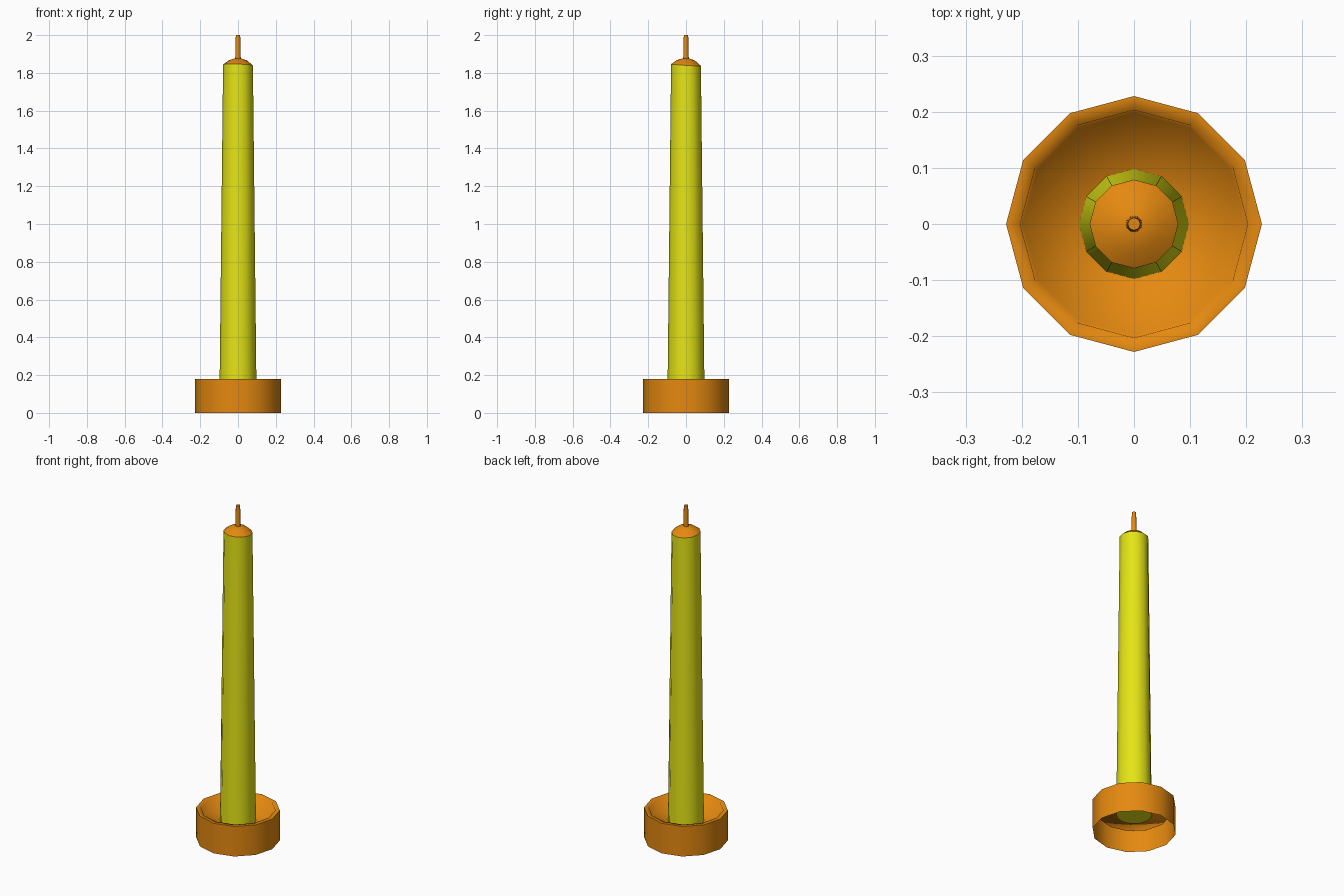
import bpy, bmesh
from math import sin, cos, pi, radians

cube = bpy.data.objects.get("Cube")
if cube:
    bpy.data.objects.remove(cube, do_unlink=True)


def material(name, rgb):
    mat = bpy.data.materials.new(name)
    mat.use_nodes = True
    mat.diffuse_color = (*rgb, 1)
    mat.node_tree.nodes["Principled BSDF"].inputs["Base Color"].default_value = (*rgb, 1)
    return mat


yellow = material("yellow_wax", (0.78, 0.78, 0.008))
orange = material("orange", (0.78, 0.25, 0.005))


def lathe(name, profile, mat, sides=12, tilt=(0, 0), angle=60):
    """Spin (radius, height, tilt weight) points round z; radius 0 closes an end."""
    bm = bmesh.new()
    rings = []
    for r, z, w in profile:
        if r == 0:
            rings.append([bm.verts.new((0, 0, z))] * sides)
            continue
        ring = []
        for i in range(sides):
            a = 2 * pi * i / sides
            x, y = r * cos(a), r * sin(a)
            ring.append(bm.verts.new((x, y, z + w * (tilt[0] * x + tilt[1] * y))))
        rings.append(ring)
    for low, high in zip(rings, rings[1:]):
        for i in range(sides):
            j = (i + 1) % sides
            corners = dict.fromkeys((low[i], low[j], high[j], high[i]))
            bm.faces.new(list(corners))
    mesh = bpy.data.meshes.new(name)
    bm.to_mesh(mesh)
    bm.free()
    mesh.materials.append(mat)
    obj = bpy.data.objects.new(name, mesh)
    bpy.context.collection.objects.link(obj)
    bpy.ops.object.select_all(action="DESELECT")
    obj.select_set(True)
    bpy.context.view_layer.objects.active = obj
    bpy.ops.object.shade_smooth_by_angle(angle=radians(angle))
    return obj


slope = (-0.03, -0.06)

# Holder: open-bottomed outer wall, flat rim, shallow cup inside
lathe("holder", [(0.228, 0, 0), (0.228, 0.18, 0), (0.203, 0.18, 0),
                 (0.198, 0.115, 0), (0, 0.108, 0)], orange, angle=89)

# Tapered candle body, its bottom just showing under the cup
lathe("candle_body", [(0, 0.104, 0), (0.098, 0.104, 0), (0.079, 1.842, 1)],
      yellow, tilt=slope)

# Domed melted top with a slightly sloping edge
lathe("candle_top", [(0.079, 1.842, 1), (0.047, 1.867, 0.5), (0.016, 1.877, 0),
                     (0, 1.878, 0)], orange, tilt=slope)

# Wick
lathe("wick", [(0.015, 1.865, 0), (0.012, 1.99, 0), (0.011, 2.0, 0), (0, 2.0, 0)],
      orange)
